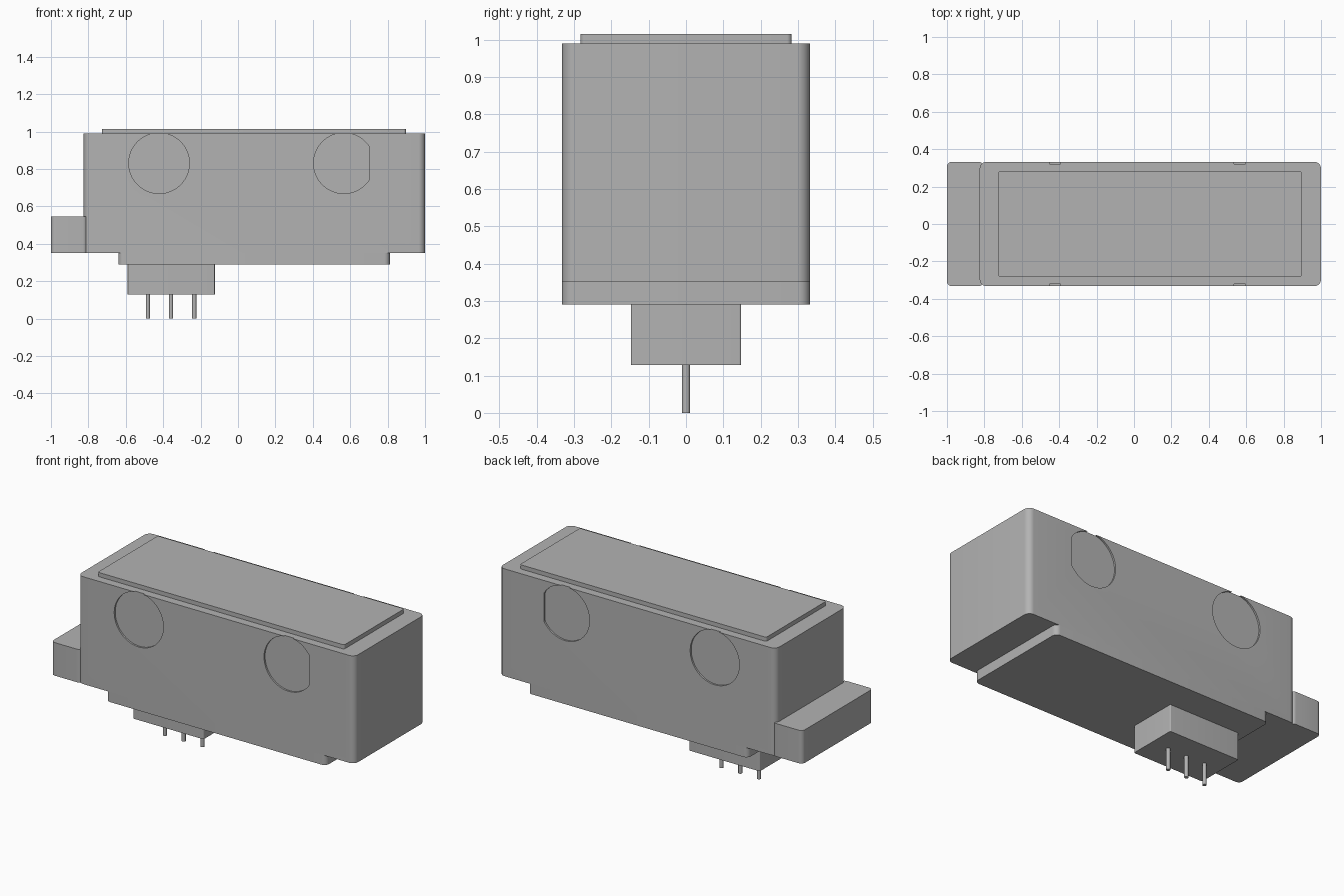
import bpy
import math

cube = bpy.data.objects.get("Cube")
if cube:
    bpy.data.objects.remove(cube, do_unlink=True)

grey = bpy.data.materials.new("mid grey")
grey.use_nodes = True
grey.diffuse_color = (0.45, 0.45, 0.45, 1)
grey.node_tree.nodes["Principled BSDF"].inputs["Base Color"].default_value = (0.45, 0.45, 0.45, 1)


def prism(name, outline, low, high, upright=True):
    """Extrude an outline along z, or along y when upright is False."""
    def place(a, b, h):
        return (a, b, h) if upright else (a, h, b)
    n = len(outline)
    verts = [place(a, b, h) for h in (low, high) for a, b in outline]
    faces = [tuple(reversed(range(n))), tuple(range(n, 2 * n))]
    faces += [(i, (i + 1) % n, (i + 1) % n + n, i + n) for i in range(n)]
    if not upright:
        faces = [tuple(reversed(f)) for f in faces]
    mesh = bpy.data.meshes.new(name)
    mesh.from_pydata(verts, [], faces)
    mesh.materials.append(grey)
    obj = bpy.data.objects.new(name, mesh)
    bpy.context.collection.objects.link(obj)
    return obj


def rounded(x0, x1, half_y, r, steps=8):
    """Rectangle outline with rounded corners."""
    corners = [(x1 - r, half_y - r), (x0 + r, half_y - r),
               (x0 + r, r - half_y), (x1 - r, r - half_y)]
    return [(cx + r * math.cos(a), cy + r * math.sin(a))
            for q, (cx, cy) in enumerate(corners)
            for a in [(q + s / steps) * math.pi / 2 for s in range(steps + 1)]]


def circle(cx, cy, r, n, limit=2):
    """Circle outline, cut flat where x passes the limit."""
    return [(min(cx + r * math.cos(t), limit), cy + r * math.sin(t))
            for t in [2 * math.pi * (i + 0.5) / n for i in range(n)]]


def smooth(obj):
    bpy.ops.object.select_all(action="DESELECT")
    obj.select_set(True)
    bpy.context.view_layer.objects.active = obj
    bpy.ops.object.shade_smooth_by_angle(angle=math.radians(30))


DEPTH = 0.332

# Housing with shallow round recesses on the front and back
housing = prism("housing", rounded(-0.825, 1, DEPTH, 0.036), 0.35, 0.99)
for side in (-1, 1):
    for cx, limit in ((-0.422, 2), (0.566, 0.703)):
        y = side * DEPTH
        cutter = prism("recess_cutter", circle(cx, 0.831, 0.162, 72, limit),
                       min(y - side * 0.01, y + side * 0.1),
                       max(y - side * 0.01, y + side * 0.1), upright=False)
        cutter.hide_render = True
        mod = housing.modifiers.new("recess", "BOOLEAN")
        mod.operation = "DIFFERENCE"
        mod.solver = "EXACT"
        mod.object = cutter
        bpy.context.view_layer.objects.active = housing
        bpy.ops.object.modifier_apply(modifier=mod.name)
        bpy.data.objects.remove(cutter, do_unlink=True)
smooth(housing)

# Stacked blocks: lid plate, base step, side tab, connector
smooth(prism("lid_plate", rounded(-0.727, 0.898, 0.283, 0.013), 0.985, 1.015))
smooth(prism("base_step", rounded(-0.64, 0.812, DEPTH, 0.03), 0.29, 0.355))
smooth(prism("side_tab", rounded(-1, -0.805, DEPTH, 0.025), 0.35, 0.547))
smooth(prism("connector", rounded(-0.59, -0.124, 0.148, 0.006), 0.128, 0.295))

# Pins
for x in (-0.482, -0.358, -0.234):
    smooth(prism("pin", circle(x, 0, 0.011, 24), 0, 0.135))
